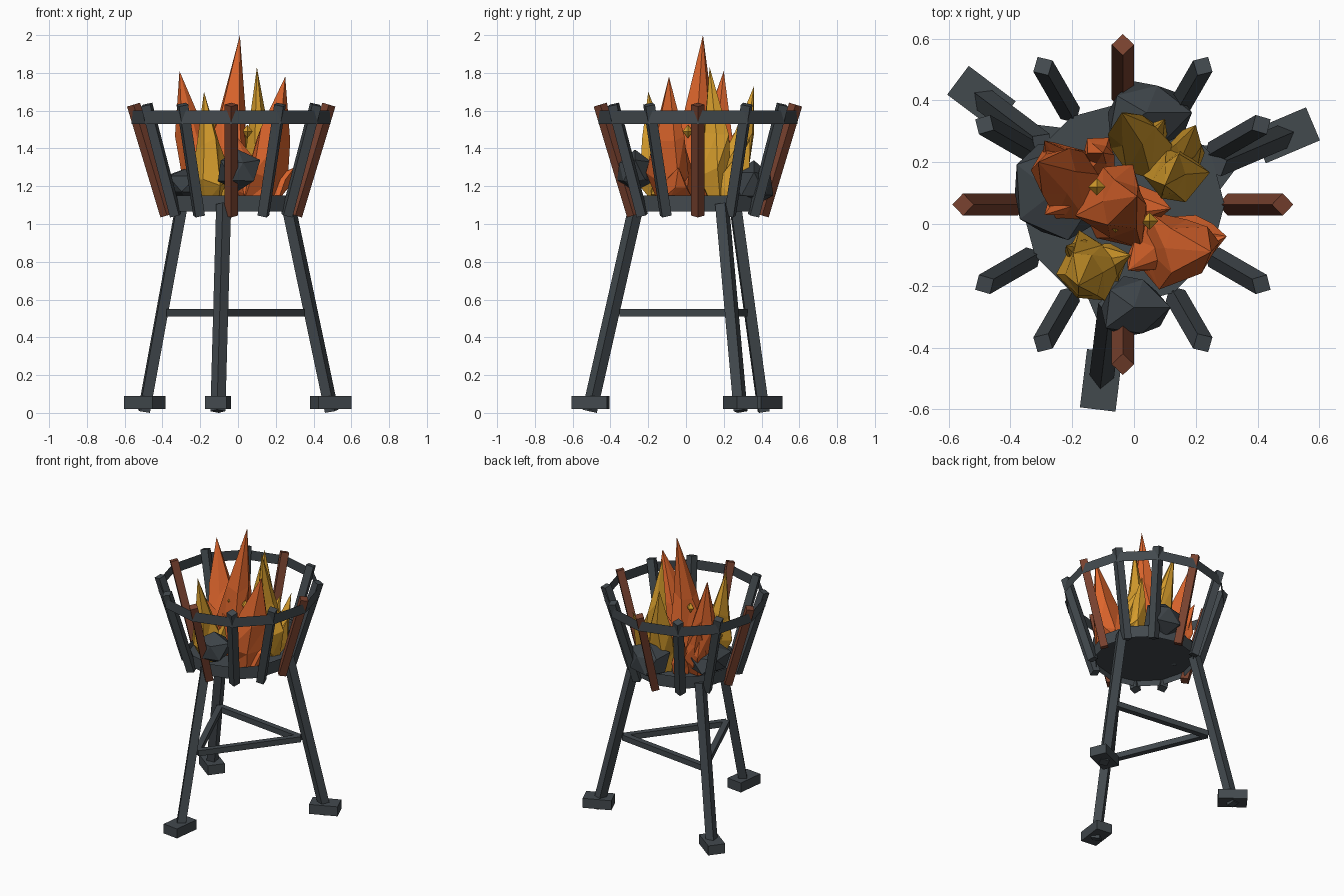
import bpy
import bmesh
import random
from math import cos, sin, pi, radians
from mathutils import Vector, Matrix

if "Cube" in bpy.data.objects:
    bpy.data.objects.remove(bpy.data.objects["Cube"], do_unlink=True)

CENTRE = Vector((-0.036, 0.063, 0))


def material(name, rgb):
    m = bpy.data.materials.new(name)
    m.use_nodes = True
    m.diffuse_color = (*rgb, 1)
    m.node_tree.nodes["Principled BSDF"].inputs["Base Color"].default_value = (*rgb, 1)
    return m


iron = material("dark iron", (0.055, 0.067, 0.076))
rust = material("rusty brown", (0.19, 0.054, 0.028))
coal_grey = material("coal grey", (0.046, 0.056, 0.064))
orange = material("flame orange", (0.72, 0.13, 0.025))
yellow = material("flame yellow", (0.66, 0.33, 0.025))


def finish(name, bm, mat):
    bmesh.ops.recalc_face_normals(bm, faces=bm.faces)
    mesh = bpy.data.meshes.new(name)
    bm.to_mesh(mesh)
    bm.free()
    mesh.materials.append(mat)
    ob = bpy.data.objects.new(name, mesh)
    bpy.context.scene.collection.objects.link(ob)


def polar(radius, angle, z):
    return CENTRE + Vector((radius * cos(angle), radius * sin(angle), z))


def rod(name, a, b, radius, mat, roll=0.0):
    """Four-sided rod from a to b, one edge facing up unless rolled."""
    d = b - a
    place = (Matrix.Translation((a + b) / 2) @ d.to_track_quat('Z', 'Y').to_matrix().to_4x4()
             @ Matrix.Rotation(roll, 4, 'Z'))
    bm = bmesh.new()
    bmesh.ops.create_cone(bm, cap_ends=True, segments=4, radius1=radius,
                          radius2=radius, depth=d.length, matrix=place)
    finish(name, bm, mat)


def hoop(name, radius, low, high):
    """Thin upright band with twelve flat sides."""
    bm = bmesh.new()
    rows = [[bm.verts.new(polar(radius, k * pi / 6, z)) for k in range(12)]
            for z in (low, high)]
    for k in range(12):
        n = (k + 1) % 12
        bm.faces.new((rows[0][k], rows[0][n], rows[1][n], rows[1][k]))
    finish(name, bm, iron)


# Basket: slanted bars, two hoops and a floor plate
for k in range(12):
    az = k * pi / 6
    rod(f"basket_bar_{k + 1}", polar(0.34, az, 1.045), polar(0.517, az, 1.632),
        0.036, iron if k % 3 else rust)
hoop("upper_hoop", 0.527, 1.53, 1.60)
hoop("lower_hoop", 0.33, 1.065, 1.15)
bm = bmesh.new()
bm.faces.new([bm.verts.new(polar(0.329, k * pi / 6, 1.105)) for k in range(12)])
finish("basket_floor", bm, iron)

# Tripod: legs, block feet and the triangle of braces
leg_angles = [radians(23 + 120 * k) for k in range(3)]
for k, az in enumerate(leg_angles):
    rod(f"leg_{k + 1}", polar(0.578, az, 0.009), polar(0.327, az, 1.105), 0.04, iron)
    bm = bmesh.new()
    bmesh.ops.create_cube(bm, size=1, matrix=Matrix.Translation(polar(0.573, az, 0.055))
                          @ Matrix.Rotation(az, 4, 'Z') @ Matrix.Diagonal((0.19, 0.116, 0.068, 1)))
    finish(f"foot_{k + 1}", bm, iron)
    rod(f"brace_{k + 1}", polar(0.405, az, 0.53), polar(0.405, leg_angles[k - 1], 0.53),
        0.028, iron, pi / 4)


# Coals: rough angular lumps
def coal(name, place, size, seed):
    rng = random.Random(seed)
    bm = bmesh.new()
    bmesh.ops.create_icosphere(bm, subdivisions=1, radius=1)
    for v in bm.verts:
        v.co *= rng.uniform(0.85, 1.15)
        v.co = Vector(place) + v.co * Vector(size)
    finish(name, bm, coal_grey)


coal("back_coal", (0.04, 0.36, 1.21), (0.15, 0.12, 0.13), 1)
coal("right_coal", (-0.26, 0.1, 1.21), (0.16, 0.17, 0.1), 2)
coal("front_coal", (0.0, -0.27, 1.28), (0.115, 0.115, 0.115), 3)


# Flames: faceted tongues that swell, then narrow to a leaning point
def tongue(bm, base, tip, radius, rng):
    base, tip = Vector((*base, 1.11)), Vector(tip)
    rings = []
    for t, swell in ((0, 0.75), (0.22, 1), (0.54, 0.66)):
        mid = base.lerp(tip, t)
        ring = []
        for k in range(6):
            a = k * pi / 3 + rng.uniform(-0.25, 0.25)
            r = radius * swell * rng.uniform(0.7, 1.2)
            lift = rng.uniform(-0.04, 0.04) if t else 0
            ring.append(bm.verts.new(mid + Vector((r * cos(a), r * sin(a), lift))))
        rings.append(ring)
    bm.faces.new(rings[0])
    point = bm.verts.new(tip)
    for k in range(6):
        n = (k + 1) % 6
        for low, high in zip(rings, rings[1:]):
            bm.faces.new((low[k], low[n], high[n]))
            bm.faces.new((low[k], high[n], high[k]))
        bm.faces.new((rings[-1][k], rings[-1][n], point))


def flame(name, mat, base, radius, tip, *side_tips):
    rng = random.Random(name)
    bm = bmesh.new()
    tongue(bm, base, tip, radius, rng)
    for side in side_tips:
        tongue(bm, base, side, radius * 0.7, rng)
    finish(name, bm, mat)


flame("centre_flame", orange, (-0.06, 0.04), 0.125, (0.01, 0.09, 2.0), (0.12, 0.05, 1.4))
flame("right_flame", orange, (-0.17, 0.13), 0.12, (-0.31, 0.2, 1.81),
      (-0.29, 0.03, 1.45), (-0.29, 0.27, 1.5))
flame("left_flame", orange, (0.1, -0.07), 0.13, (0.25, -0.09, 1.78),
      (0.3, -0.04, 1.3), (-0.02, -0.15, 1.48))
flame("low_flame", orange, (-0.11, 0.22), 0.065, (-0.1, 0.23, 1.45))
flame("tall_yellow_flame", yellow, (0.14, 0.18), 0.105, (0.1, 0.125, 1.83), (0.2, 0.32, 1.5))
flame("back_yellow_flame", yellow, (0.04, 0.23), 0.105, (-0.04, 0.36, 1.73), (0.1, 0.34, 1.45))
flame("front_yellow_flame", yellow, (-0.13, -0.12), 0.105, (-0.18, -0.2, 1.7),
      (-0.01, -0.1, 1.42), (-0.22, -0.07, 1.4))

# Embers: small eight-sided sparks
for k, place in enumerate([(0.05, 0.01, 1.49), (-0.06, 0.0, 1.5), (-0.12, 0.12, 1.54)]):
    bm = bmesh.new()
    for end in (1, -1):
        bmesh.ops.create_cone(bm, segments=4, radius1=0.028, radius2=0, depth=0.036 * end,
                              matrix=Matrix.Translation(Vector(place) + Vector((0, 0, 0.018 * end))))
    bmesh.ops.remove_doubles(bm, verts=bm.verts, dist=0.001)
    finish(f"ember_{k + 1}", bm, yellow)
